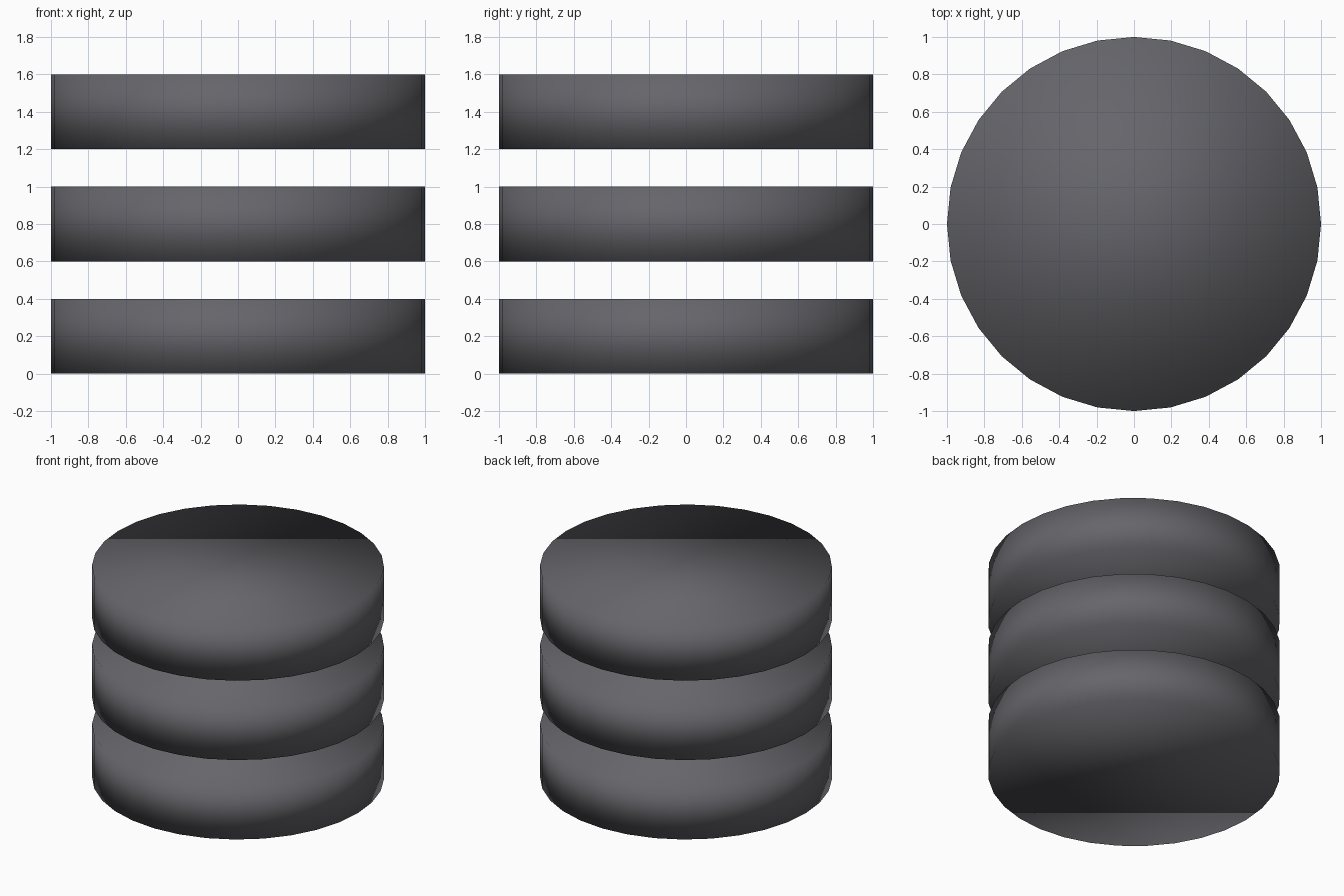
import bpy

if "Cube" in bpy.data.objects:
    bpy.data.objects.remove(bpy.data.objects["Cube"])

RADIUS, HEIGHT, GAP = 1.0, 0.4, 0.2
NAMES = ["lower_disc", "middle_disc", "upper_disc"]

# Dark, faintly bluish grey shared by all discs
dark = bpy.data.materials.new("dark_grey")
dark.diffuse_color = (0.13, 0.13, 0.145, 1)
dark.use_nodes = True
dark.node_tree.nodes["Principled BSDF"].inputs["Base Color"].default_value = dark.diffuse_color


def disc(name, base_z):
    # 32-sided cylinder, smooth shaded over its rims
    bpy.ops.mesh.primitive_cylinder_add(
        vertices=32, radius=RADIUS, depth=HEIGHT,
        location=(0, 0, base_z + HEIGHT / 2))
    obj = bpy.context.object
    obj.name = name
    obj.data.materials.append(dark)
    bpy.ops.object.shade_smooth()
    return obj


# Stack of three separate discs
for i, name in enumerate(NAMES):
    disc(name, i * (HEIGHT + GAP))
